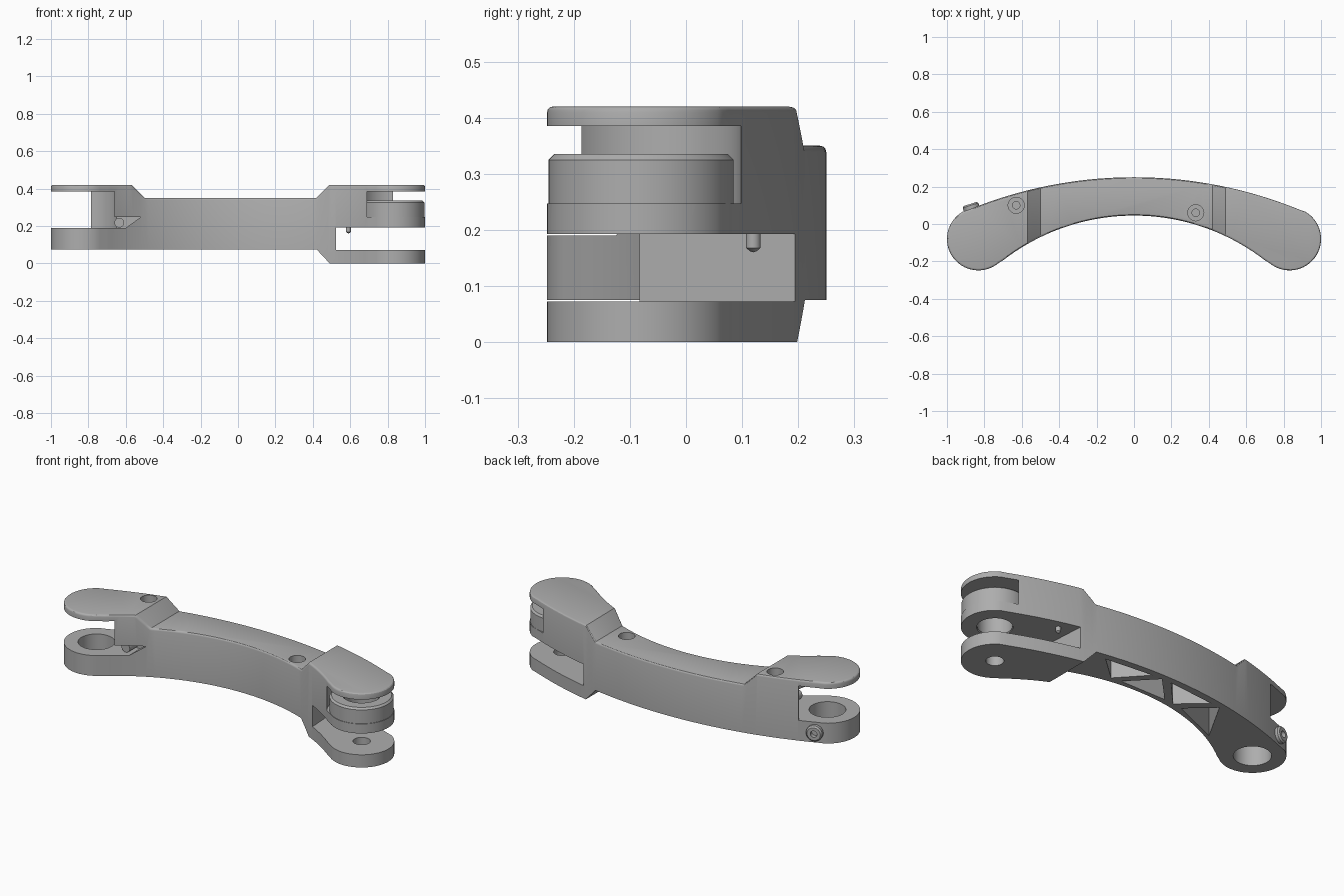
import bpy, bmesh, math
from mathutils import Vector

if "Cube" in bpy.data.objects:
    bpy.data.objects.remove(bpy.data.objects["Cube"], do_unlink=True)

mat = bpy.data.materials.new("plain_grey")
mat.use_nodes = True
GREY = (0.42, 0.42, 0.42, 1)
mat.diffuse_color = GREY
mat.node_tree.nodes["Principled BSDF"].inputs["Base Color"].default_value = GREY

PX, PY, R = 0.832, -0.08, 0.168      # pivot position and end radius


def inner(x):
    return 0.045 - 1.144 + math.sqrt(1.144 ** 2 - x * x)


def outer(x):
    return 0.25 - 2.34 + math.sqrt(2.34 ** 2 - x * x)


def make(name, bm):
    bmesh.ops.recalc_face_normals(bm, faces=bm.faces)
    me = bpy.data.meshes.new(name)
    bm.to_mesh(me)
    bm.free()
    me.materials.append(mat)
    ob = bpy.data.objects.new(name, me)
    bpy.context.scene.collection.objects.link(ob)
    return ob


def prism(name, pts, lo, hi, axis="z"):
    """Extrude a 2D outline along z (xy points) or along y (xz points)."""
    bm = bmesh.new()
    place = (lambda a, b, c: (a, b, c)) if axis == "z" else (lambda a, b, c: (a, c, b))
    face = bm.faces.new([bm.verts.new(place(a, b, lo)) for a, b in pts])
    geo = bmesh.ops.extrude_face_region(bm, geom=[face])["geom"]
    move = Vector(place(0, 0, hi - lo))
    bmesh.ops.translate(bm, vec=move, verts=[g for g in geo if isinstance(g, bmesh.types.BMVert)])
    return make(name, bm)


def disc(name, x, y, r, lo, hi, n=48):
    pts = [(x + r * math.cos(2 * math.pi * i / n), y + r * math.sin(2 * math.pi * i / n)) for i in range(n)]
    return prism(name, pts, lo, hi)


def lathe(name, profile, n=64):
    """Spin a closed radius/height profile round z."""
    bm = bmesh.new()
    vs = [bm.verts.new((r, 0, z)) for r, z in profile]
    es = [bm.edges.new((vs[i - 1], vs[i])) for i in range(len(vs))]
    bmesh.ops.spin(bm, geom=vs + es, axis=(0, 0, 1), cent=(0, 0, 0), angle=2 * math.pi, steps=n)
    bmesh.ops.remove_doubles(bm, verts=bm.verts, dist=0.0002)
    return make(name, bm)


def combine(ob, cutter, op="DIFFERENCE"):
    """Bake one boolean and drop the helper."""
    mod = ob.modifiers.new("cut", "BOOLEAN")
    mod.operation, mod.object, mod.solver = op, cutter, "EXACT"
    dg = bpy.context.evaluated_depsgraph_get()
    me = bpy.data.meshes.new_from_object(ob.evaluated_get(dg))
    ob.modifiers.clear()
    ob.data = me
    bpy.data.objects.remove(cutter, do_unlink=True)


# Curved arm outline with round ends
N = 36
half = [(x, inner(x)) for x in (0.72 * i / N for i in range(N))]
for i in range(33):
    a = math.radians(-130 + 190 * i / 32)
    half.append((PX + R * math.cos(a), PY + R * math.sin(a)))
half += [(x, outer(x)) for x in (0.88 * (N - i) / N for i in range(N + 1))]
outline = half + [(-x, y) for x, y in reversed(half[1:-1])]
body = prism("link_body", outline, -0.05, 0.5)

# Side profile with raised ends and a lowered fork plate
side = [(-1.1, 0.075), (0.42, 0.075), (0.49, 0), (1.1, 0), (1.1, 0.42), (0.49, 0.42),
        (0.42, 0.35), (-0.5, 0.35), (-0.57, 0.42), (-1.1, 0.42)]
combine(body, prism("side_cutter", side, -0.5, 0.5, "y"), "INTERSECT")

# Softened top rim
bm = bmesh.new()
bm.from_mesh(body.data)
bmesh.ops.remove_doubles(bm, verts=bm.verts, dist=0.003)
bm.normal_update()
rim = []
for e in bm.edges:
    if len(e.link_faces) == 2 and min(v.co.z for v in e.verts) > 0.34:
        nz = sorted(f.normal.z for f in e.link_faces)
        if abs(nz[0]) < 0.2 and nz[1] > 0.5:
            rim.append(e)
bmesh.ops.bevel(bm, geom=rim, offset=0.012, segments=3, profile=0.5, affect="EDGES", clamp_overlap=True)
bm.to_mesh(body.data)
bm.free()


def box(name, x0, x1, y0, y1, z0, z1):
    return prism(name, [(x0, y0), (x1, y0), (x1, y1), (x0, y1)], z0, z1)


# Open fork at the -x end, with a sloped relief beside the lower tab
combine(body, disc("fork_cutter", -PX, PY, 0.192, 0.19, 0.385, 64))
combine(body, box("fork_opening", -1.1, -0.785, -0.4, 0.4, 0.19, 0.385))
combine(body, prism("relief_cutter", [(-0.76, 0.19), (-0.6, 0.19), (-0.52, 0.247), (-0.76, 0.247)],
                    -0.4, -0.02, "y"))
combine(body, disc("tab_hole", -PX, PY, 0.095, 0, 0.25))

# Lower slot and round clearance at the +x end
combine(body, prism("slot_cutter", [(0.545, -0.4), (1.1, -0.4), (1.1, 0.4), (0.495, 0.4)], 0.072, 0.193))
combine(body, disc("barrel_clearance", PX, PY, 0.178, 0.247, 0.385, 64))
combine(body, box("barrel_opening", PX, 1.1, -0.4, 0.4, 0.247, 0.385))
combine(body, disc("barrel_hole", PX, PY, 0.09, 0.15, 0.36))
combine(body, disc("plate_hole", PX, PY, 0.045, -0.1, 0.1, 32))

# Counterbored screw holes in the top
for x, y, z in ((-0.63, 0.1, 0.42), (0.33, 0.06, 0.35)):
    combine(body, disc("screw_bore", x, y, 0.043, z - 0.05, z + 0.1, 32))
    combine(body, disc("screw_hole", x, y, 0.02, z - 0.11, z, 24))

# Triangular lightening pockets in the underside
for i in range(4):
    a, b = 0.36 - 0.2 * i, 0.04 - 0.2 * i
    m = (a + b) / 2
    near, far = (outer, inner) if i % 2 == 0 else (inner, outer)
    s = -0.035 if i % 2 == 0 else 0.035
    tri = [(a - 0.02, near(a) + s), (b + 0.02, near(b) + s), (m, far(m) - s)]
    combine(body, prism("pocket_cutter", tri, 0, 0.3))

# Chamfered pivot barrel
barrel = lathe("pivot_barrel", [(0.088, 0.2), (0.165, 0.2), (0.165, 0.325), (0.155, 0.335),
                                (0.1, 0.335), (0.088, 0.322)])
barrel.location = (PX, PY, 0)

# Screw at the back of the lower tab
screw = lathe("tab_screw", [(0.018, -0.04), (0.044, -0.04), (0.044, 0.012), (0.036, 0.02), (0.018, 0.02)], 32)
screw.location = (-0.87, 0.088, 0.133)
screw.rotation_euler = Vector((-0.3, 0.95, 0)).to_track_quat("Z", "Y").to_euler()
core = disc("screw_core", 0, 0, 0.019, -0.04, -0.005, 24)
core.location, core.rotation_euler = screw.location, screw.rotation_euler

# Small stop pin under the barrel arm and lock pin in the relief
stop_pin = lathe("stop_pin", [(0, 0.16), (0.006, 0.162), (0.013, 0.168), (0.013, 0.2), (0, 0.2)], 24)
stop_pin.location = (0.59, 0.12, 0)
lock_pin = disc("lock_pin", 0, 0, 0.026, 0, 0.1, 24)
lock_pin.location = (-0.635, -0.1, 0.217)
lock_pin.rotation_euler = (math.radians(-90), 0, 0)

# Smooth curved walls, keep sharp corners
bpy.ops.object.select_all(action="DESELECT")
for ob in (body, barrel, screw, core, stop_pin, lock_pin):
    ob.select_set(True)
bpy.context.view_layer.objects.active = body
bpy.ops.object.shade_smooth_by_angle(angle=math.radians(30))
